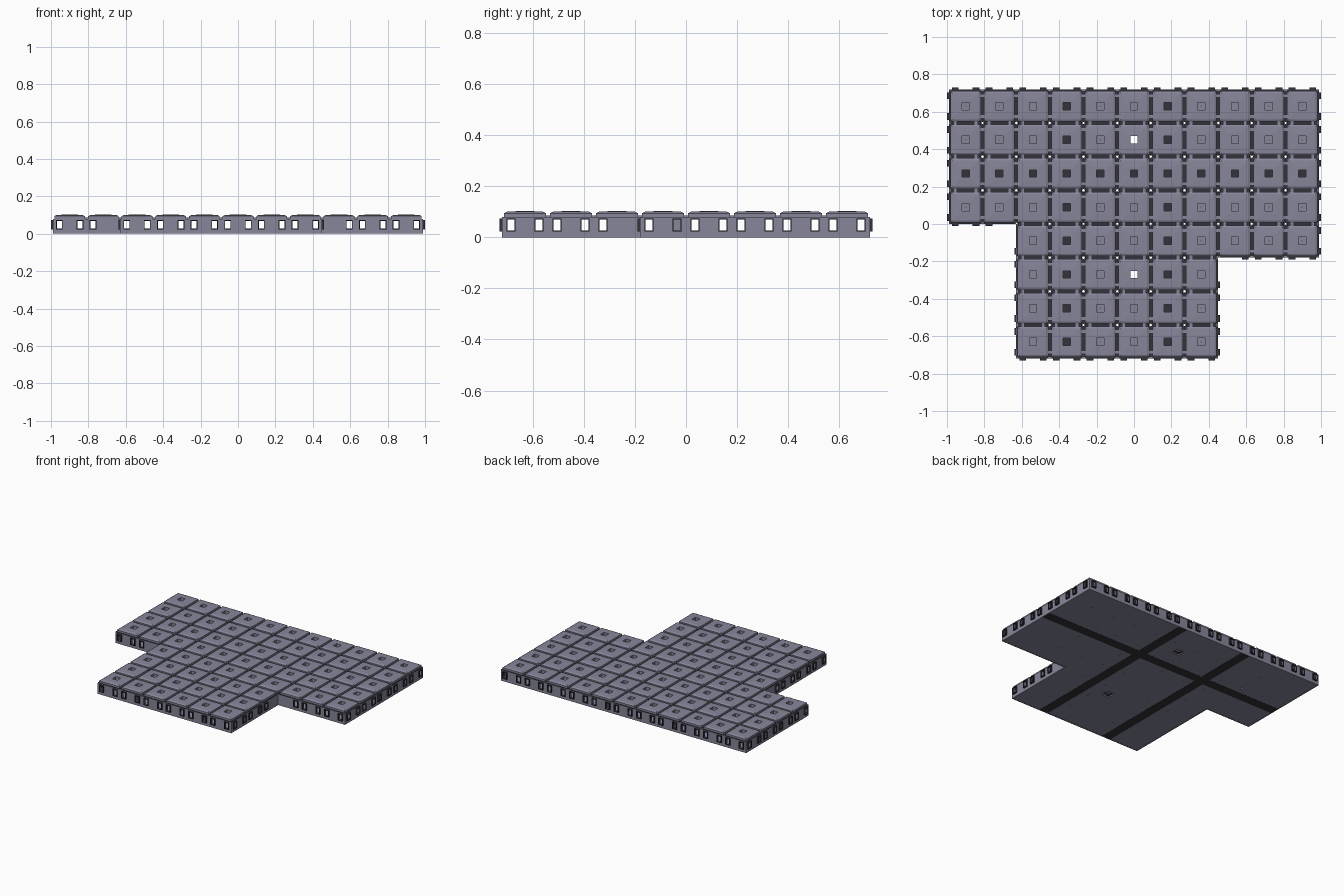
import bpy, bmesh
from mathutils import Vector

if "Cube" in bpy.data.objects:
    bpy.data.objects.remove(bpy.data.objects["Cube"])

C = 0.18                      # size of one grid cell
X0, Y0 = -0.99, -0.72         # lower left corner of the grid


def mat(name, rgb):
    m = bpy.data.materials.new(name)
    m.diffuse_color = (*rgb, 1)
    m.use_nodes = True
    m.node_tree.nodes["Principled BSDF"].inputs["Base Color"].default_value = m.diffuse_color
    return m


GREY = mat("slate_grey", (0.24, 0.24, 0.325))
DARK = mat("charcoal", (0.032, 0.032, 0.042))


def filled(i, j):
    """Footprint: wide back block, one wider row, narrower front block."""
    if not (0 <= i < 11 and 0 <= j < 8):
        return False
    return j >= 4 or (i >= 2 if j == 3 else 2 <= i <= 7)


CELLS = [(i, j) for i in range(11) for j in range(8) if filled(i, j)]
STRIPE_COLS, STRIPE_ROW = (3, 6), 5
DRAINS = {(5, 6), (5, 2)}


def center(i, j):
    return X0 + (i + 0.5) * C, Y0 + (j + 0.5) * C


def box(bm, x0, x1, y0, y1, z0, z1):
    v = [bm.verts.new((x, y, z)) for z in (z0, z1)
         for x, y in ((x0, y0), (x1, y0), (x1, y1), (x0, y1))]
    bm.faces.new(v[3::-1])
    bm.faces.new(v[4:])
    for k in range(4):
        n = (k + 1) % 4
        bm.faces.new((v[k], v[n], v[4 + n], v[4 + k]))


def square_loft(bm, cx, cy, profile, cut=0.0):
    """Closed ring: a (half size, z) profile swept around a square."""
    rings = []
    for h, z in profile:
        c = min(cut, h * 0.5)
        pts = [(h - c, -h), (h, c - h), (h, h - c), (h - c, h),
               (c - h, h), (-h, h - c), (-h, c - h), (c - h, -h)]
        if cut == 0:
            pts = [(h, -h), (h, h), (-h, h), (-h, -h)]
        rings.append([bm.verts.new((cx + x, cy + y, z)) for x, y in pts])
    for a, b in zip(rings, rings[1:] + rings[:1]):
        for k in range(len(a)):
            n = (k + 1) % len(a)
            bm.faces.new((a[k], a[n], b[n], b[k]))


def finish(bm, name, material):
    bmesh.ops.recalc_face_normals(bm, faces=bm.faces)
    me = bpy.data.meshes.new(name)
    bm.to_mesh(me)
    bm.free()
    me.materials.append(material)
    ob = bpy.data.objects.new(name, me)
    bpy.context.collection.objects.link(ob)


# deck tiles with bevelled rims and a square opening
bm = bmesh.new()
for i, j in CELLS:
    square_loft(bm, *center(i, j), [(0.02, 0.07), (0.02, 0.102), (0.035, 0.102), (0.07, 0.1),
                                    (0.082, 0.094), (0.082, 0.07)])
finish(bm, "deck_tiles", GREY)

# floor panels, corners clipped to leave small holes at the grid crossings
bm = bmesh.new()
for i, j in CELLS:
    hole = 0.03 if (i, j) in DRAINS else 0.001
    h = C / 2
    square_loft(bm, *center(i, j), [(hole, 0.001), (hole, 0.01), (h, 0.01), (h, 0.001)], 0.008)
finish(bm, "floor_panels", GREY)

# dark stripes running through the floor
bm = bmesh.new()
w = 0.035
for i in STRIPE_COLS:
    x = center(i, 0)[0]
    box(bm, x - w, x + w, Y0 + 0.002, -Y0 - 0.002, 0, 0.012)
y = center(0, STRIPE_ROW)[1]
box(bm, X0 + 0.002, -X0 - 0.002, y - w, y + w, 0, 0.0125)
finish(bm, "floor_stripes", DARK)

# edges of all cells: joints between tiles, walls on the outside
joints, bridges, walls, frames = (bmesh.new() for _ in range(4))
WIN, ZB, ZT, T = 0.014, 0.027, 0.069, 0.01
seen = set()
for i, j in CELLS:
    cx, cy = center(i, j)
    for di, dj in ((1, 0), (-1, 0), (0, 1), (0, -1)):
        out = Vector((di, dj))
        along = Vector((-dj, di))
        mid = Vector((cx, cy)) + out * C / 2

        def part(bm, a0, a1, o0, o1, z0, z1):
            p, q = mid + along * a0 + out * o0, mid + along * a1 + out * o1
            box(bm, min(p.x, q.x), max(p.x, q.x), min(p.y, q.y), max(p.y, q.y), z0, z1)

        outside = not filled(i + di, j + dj)
        key = (2 * i + di, 2 * j + dj)
        if key not in seen:
            seen.add(key)
            o0, o1 = (-0.009, -0.001) if outside else (-0.009, 0.009)
            part(joints, -0.081, 0.081, o0, o1, 0.07, 0.08)
            if not outside:
                for s in (-1, 1):
                    part(bridges, s * 0.055 - 0.007, s * 0.055 + 0.007, o0, o1, 0.072, 0.086)
        if not outside:
            continue
        # wall with two openings; none beside an inner corner
        h = C / 2
        openings = []
        for s in (-1, 1):
            corner = filled(i + di + s * int(along.x), j + dj + s * int(along.y))
            if not corner:
                openings.append(s * 0.055)
        part(walls, -h, h, -T, 0, 0, ZB)
        part(walls, -h, h, -T, 0, ZT, 0.079)
        edge = -h
        for a in openings:
            part(walls, edge, a - WIN, -T, 0, ZB, ZT)
            edge = a + WIN
            # thin protruding window frame
            f = 0.004
            part(frames, a - WIN - f, a - WIN, -0.004, 0.01, ZB - f, ZT + f)
            part(frames, a + WIN, a + WIN + f, -0.004, 0.01, ZB - f, ZT + f)
            part(frames, a - WIN, a + WIN, -0.004, 0.01, ZB - f, ZB)
            part(frames, a - WIN, a + WIN, -0.004, 0.01, ZT, ZT + f)
        part(walls, edge, h, -T, 0, ZB, ZT)
finish(joints, "tile_joints", DARK)
finish(bridges, "joint_bridges", GREY)
finish(walls, "outer_walls", GREY)
finish(frames, "window_frames", DARK)
